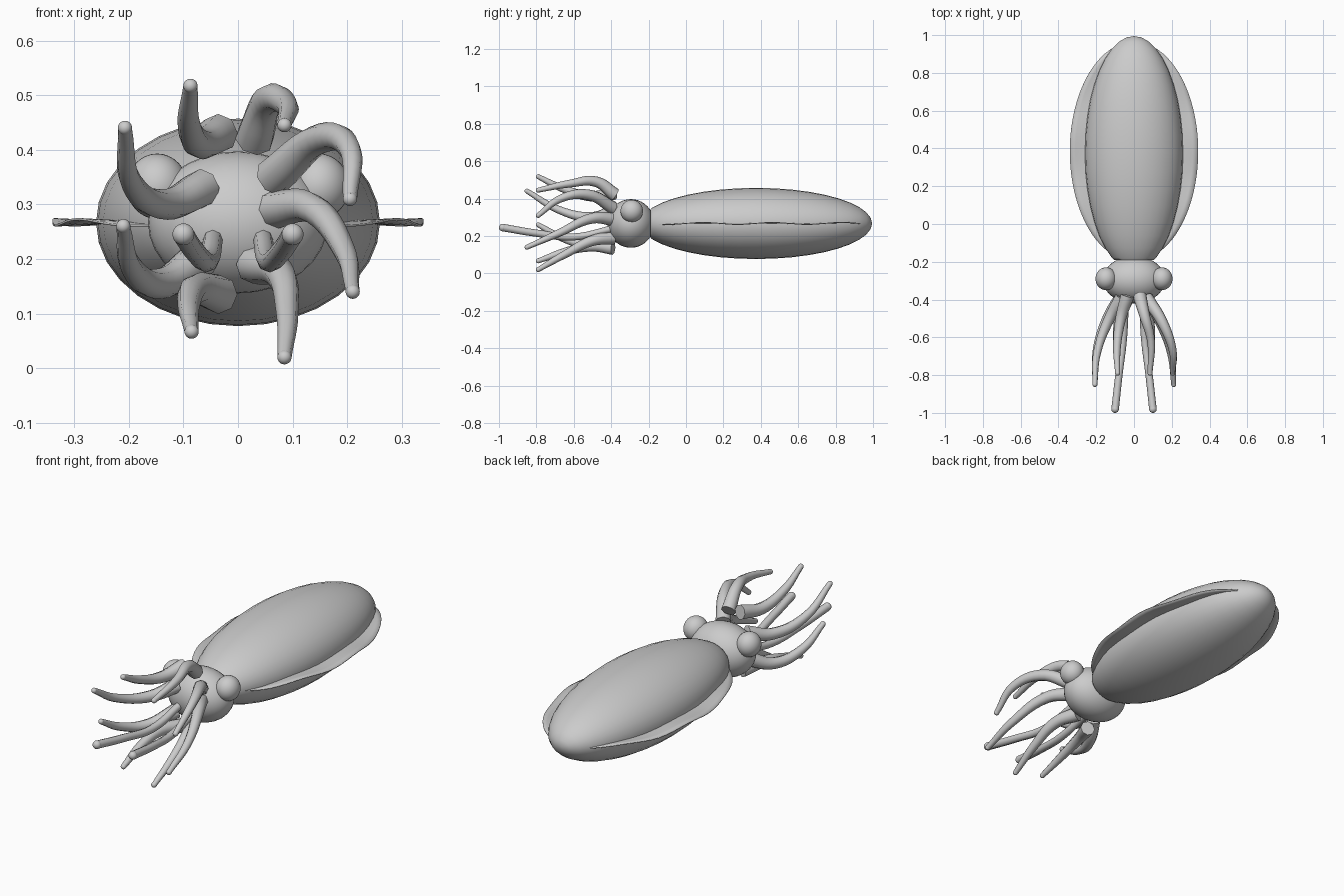
import bpy, bmesh, math

cube = bpy.data.objects.get("Cube")
if cube:
    bpy.data.objects.remove(cube, do_unlink=True)

skin = bpy.data.materials.new("pale grey")
skin.use_nodes = True
colour = (0.6, 0.6, 0.6, 1)
skin.diffuse_color = colour
skin.node_tree.nodes["Principled BSDF"].inputs["Base Color"].default_value = colour

AXIS_Z = 0.267


def smooth(obj):
    bpy.ops.object.select_all(action='DESELECT')
    obj.select_set(True)
    bpy.context.view_layer.objects.active = obj
    bpy.ops.object.shade_smooth_by_angle(angle=math.radians(50))


def mesh_object(name, bm):
    mesh = bpy.data.meshes.new(name)
    bmesh.ops.recalc_face_normals(bm, faces=bm.faces)
    bm.to_mesh(mesh)
    bm.free()
    obj = bpy.data.objects.new(name, mesh)
    bpy.context.collection.objects.link(obj)
    mesh.materials.append(skin)
    smooth(obj)
    return obj


def ellipsoid(name, centre, radii, cut_y=None):
    """Ellipsoid with its poles along y, optionally sliced flat at the front."""
    bm = bmesh.new()
    bmesh.ops.create_uvsphere(bm, u_segments=32, v_segments=20, radius=1)
    for v in bm.verts:
        x, y, z = v.co
        v.co = (centre[0] + radii[0] * x, centre[1] + radii[1] * z, centre[2] - radii[2] * y)
    if cut_y is not None:
        geom = bm.verts[:] + bm.edges[:] + bm.faces[:]
        cut = bmesh.ops.bisect_plane(bm, geom=geom, plane_co=(0, cut_y, 0),
                                     plane_no=(0, -1, 0), clear_outer=True)
        rim = [e for e in cut["geom_cut"] if isinstance(e, bmesh.types.BMEdge)]
        bmesh.ops.edgeloop_fill(bm, edges=rim)
    return mesh_object(name, bm)


# Body, head and eyes
ellipsoid("mantle", (0, 0.375, AXIS_Z), (0.26, 0.62, 0.19), cut_y=-0.19)
ellipsoid("head", (0, -0.295, 0.267), (0.165, 0.125, 0.13))
for side, label in ((1, "left"), (-1, "right")):
    ellipsoid(label + "_eye", (side * 0.148, -0.29, 0.333), (0.056, 0.06, 0.06))


# Rippled fins along the flanks
def fin(name, side):
    bm = bmesh.new()
    steps, rows = 40, 4
    grid = []
    for i in range(steps + 1):
        a = math.pi * (i / steps - 0.5)
        row = []
        for j in range(rows + 1):
            t = j / rows
            x = math.cos(a) * (0.22 + 0.12 * t)
            y = 0.385 + math.sin(a) * (0.52 + 0.06 * t)
            z = AXIS_Z + 0.006 * t * math.sin(y * 17)
            row.append(bm.verts.new((side * x, y, z)))
        grid.append(row)
    for r0, r1 in zip(grid, grid[1:]):
        for j in range(rows):
            bm.faces.new((r0[j], r0[j + 1], r1[j + 1], r1[j]))
    bmesh.ops.remove_doubles(bm, verts=bm.verts, dist=0.0005)
    obj = mesh_object(name, bm)
    solid = obj.modifiers.new("thickness", 'SOLIDIFY')
    solid.thickness = 0.004
    solid.offset = 0


fin("left_fin", 1)
fin("right_fin", -1)


# Tapered arms swept along curves
def arm(name, points, base=0.036, tip=0.013):
    curve = bpy.data.curves.new(name, 'CURVE')
    curve.dimensions = '3D'
    curve.bevel_depth = 1
    curve.bevel_resolution = 2
    curve.resolution_u = 6
    curve.use_fill_caps = True
    spline = curve.splines.new('BEZIER')
    spline.bezier_points.add(len(points) - 1)
    for i, (bp, co) in enumerate(zip(spline.bezier_points, points)):
        bp.co = co
        bp.radius = base + (tip - base) * i / (len(points) - 1)
        bp.handle_left_type = bp.handle_right_type = 'AUTO'
    obj = bpy.data.objects.new(name, curve)
    bpy.context.collection.objects.link(obj)
    bpy.ops.object.select_all(action='DESELECT')
    obj.select_set(True)
    bpy.context.view_layer.objects.active = obj
    bpy.ops.object.convert(target='MESH')
    obj = bpy.context.view_layer.objects.active
    obj.data.materials.clear()
    obj.data.materials.append(skin)
    smooth(obj)
    # Rounded tip
    ellipsoid(name + "_tip", points[-1], (tip, tip, tip))


arm("right_top_arm", [(-.035, -.38, .43), (-.07, -.5, .412), (-.09, -.65, .45), (-.087, -.79, .517)])
arm("left_top_arm", [(.03, -.38, .42), (.055, -.48, .49), (.09, -.62, .48), (.085, -.79, .445)])
arm("right_upper_arm", [(-.065, -.39, .33), (-.13, -.5, .3), (-.195, -.68, .34), (-.207, -.85, .44)])
arm("left_upper_arm", [(.065, -.39, .35), (.15, -.52, .42), (.205, -.67, .4), (.205, -.79, .31)])
arm("right_lower_arm", [(-.07, -.39, .2), (-.14, -.5, .155), (-.195, -.65, .185), (-.21, -.79, .26)])
arm("left_lower_arm", [(.065, -.39, .29), (.13, -.5, .295), (.195, -.68, .215), (.21, -.85, .14)])
arm("right_bottom_arm", [(-.035, -.39, .135), (-.075, -.5, .145), (-.09, -.65, .115), (-.085, -.79, .067)])
arm("left_bottom_arm", [(.03, -.39, .19), (.075, -.5, .175), (.09, -.65, .1), (.085, -.79, .02)])
for side, label in ((1, "left"), (-1, "right")):
    arm(label + "_long_tentacle", [(side * .045, -.39, .24), (side * .055, -.6, .195),
                                   (side * .08, -.8, .215), (side * .1, -.98, .245)],
        base=0.018, tip=0.02)
